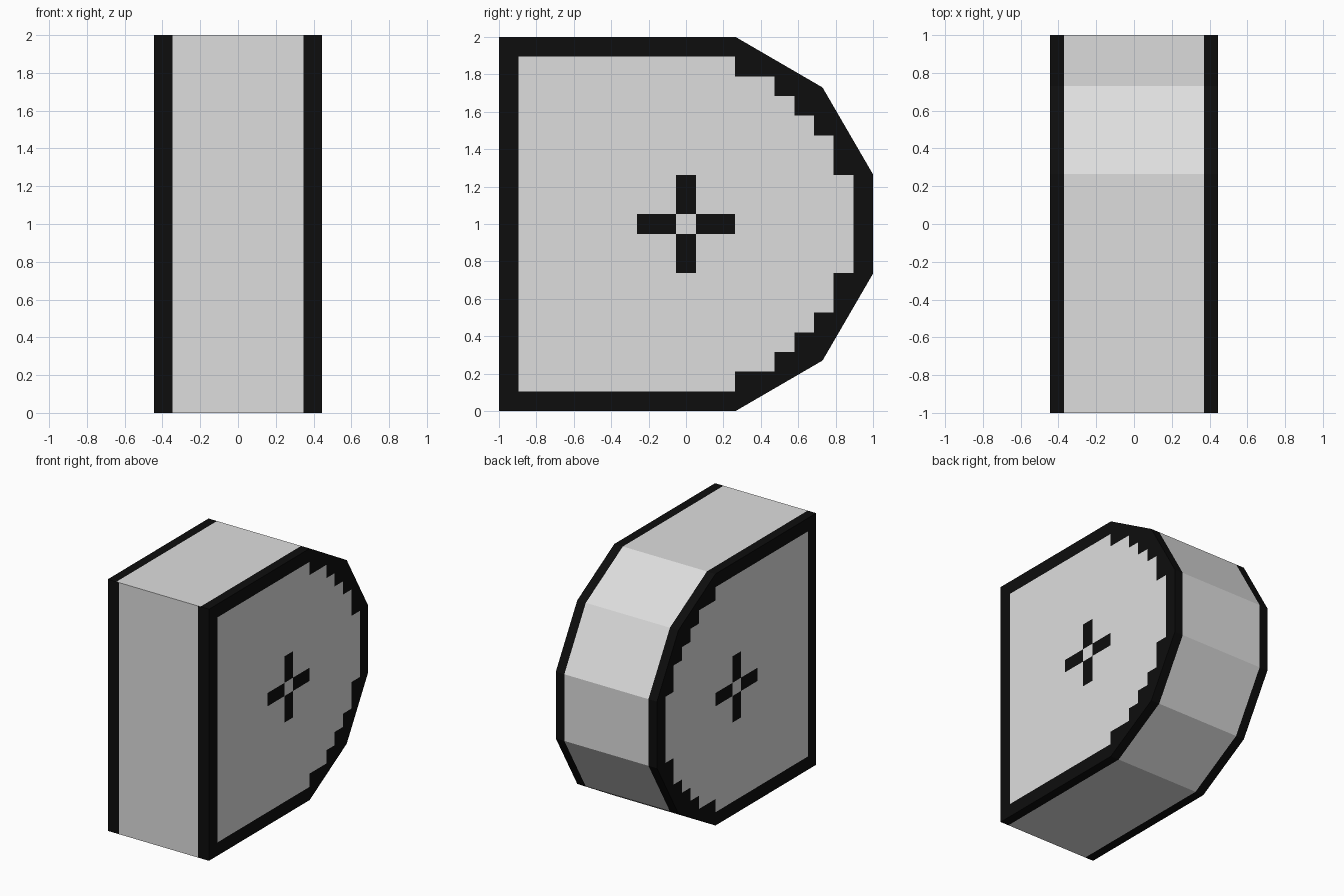
import bpy, bmesh
from mathutils import Vector

if "Cube" in bpy.data.objects:
    bpy.data.objects.remove(bpy.data.objects["Cube"])

P = 2 / 19          # size of one square of the stepped side pattern
HALF = 0.445        # half thickness


def material(name, rgb):
    m = bpy.data.materials.new(name)
    m.diffuse_color = (*rgb, 1)
    m.use_nodes = True
    m.node_tree.nodes["Principled BSDF"].inputs["Base Color"].default_value = m.diffuse_color
    return m


def cut(bm, faces, co, no):
    """Split only the given faces along a plane."""
    edges = {e for f in faces for e in f.edges}
    verts = {v for f in faces for v in f.verts}
    bmesh.ops.bisect_plane(bm, geom=list(faces) + list(edges) + list(verts),
                           dist=1e-5, plane_co=co, plane_no=no)


# rounded-back slab profile in (y, z)
profile = [(-1, 0), (0.265, 0), (0.73, 0.27), (1, 0.735),
           (1, 1.265), (0.73, 1.73), (0.265, 2), (-1, 2)]
bm = bmesh.new()
base = bm.faces.new([bm.verts.new((-HALF, y, z)) for y, z in profile])
ext = bmesh.ops.extrude_face_region(bm, geom=[base], use_keep_orig=True)
bmesh.ops.translate(bm, vec=(2 * HALF, 0, 0),
                    verts=[v for v in ext["geom"] if isinstance(v, bmesh.types.BMVert)])
bmesh.ops.recalc_face_normals(bm, faces=bm.faces[:])
bm.normal_update()


def is_side(f):
    return abs(f.normal.x) > 0.9


def is_front(f):
    return f.normal.y < -0.9


# edge stripes around the rim, wider on the front
for s in (-1, 1):
    cut(bm, [f for f in bm.faces if is_front(f)], (s * 0.348, 0, 0), (1, 0, 0))
    cut(bm, [f for f in bm.faces if not is_side(f) and not is_front(f)],
        (s * 0.37, 0, 0), (1, 0, 0))
    bm.normal_update()

# square grid on both sides
for i in (1, 7, 9, 10, 12, 14, 15, 16, 17, 18):
    cut(bm, [f for f in bm.faces if is_side(f)], (0, -1 + i * P, 0), (0, 1, 0))
    bm.normal_update()
for i in (1, 2, 3, 4, 5, 7, 9, 10, 12, 14, 15, 16, 17, 18):
    cut(bm, [f for f in bm.faces if is_side(f)], (0, 0, i * P), (0, 0, 1))
    bm.normal_update()


def side_is_dark(c):
    col, row = (c.y + 1) / P, abs(c.z - 1) / P   # row measured from the middle
    # stepped border: (highest row, last light column)
    limit = 0
    for top, last in ((2.5, 18), (4.5, 17), (5.5, 16), (6.5, 15), (7.5, 14), (8.5, 12)):
        if row < top:
            limit = last
            break
    if col < 1 or col > limit:
        return True
    # four-armed cross with a light centre
    dy = abs(c.y) / P
    return (dy < 0.5 < row < 2.5) or (row < 0.5 < dy < 2.5)


for f in bm.faces:
    c = f.calc_center_median()
    if is_side(f):
        f.material_index = int(side_is_dark(c))
    else:
        f.material_index = int(abs(c.x) > 0.345 + (0 if is_front(f) else 0.02))

me = bpy.data.meshes.new("rounded_slab")
bm.to_mesh(me)
bm.free()
me.materials.append(material("light grey", (0.73, 0.73, 0.73)))
me.materials.append(material("black", (0.004, 0.004, 0.004)))
ob = bpy.data.objects.new("rounded_slab", me)
bpy.context.collection.objects.link(ob)
